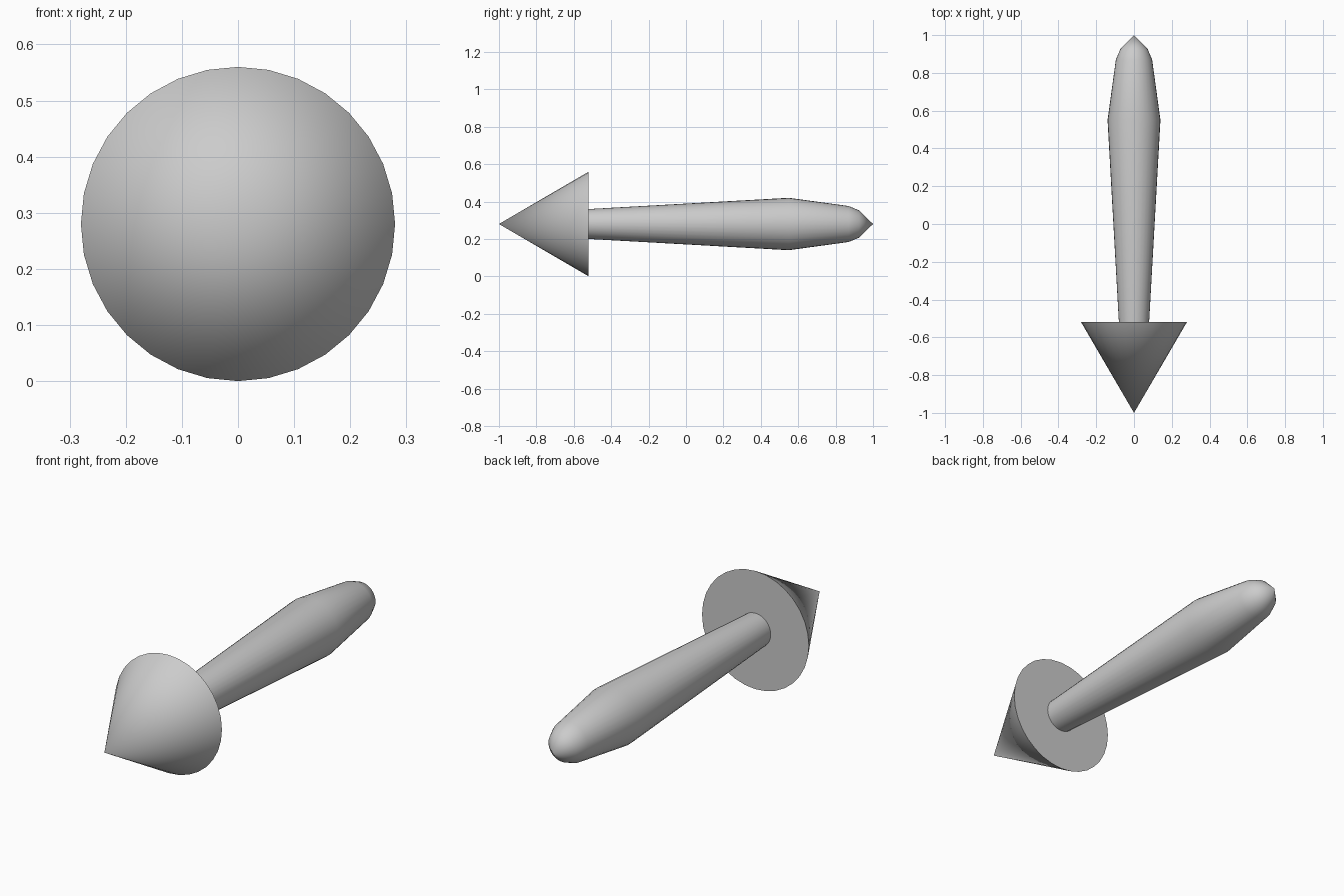
import bpy, bmesh
from math import sin, cos, pi, radians

if "Cube" in bpy.data.objects:
    bpy.data.objects.remove(bpy.data.objects["Cube"])

SIDES = 32
AXIS_Z = 0.28


def lathe(name, profile):
    """Revolve (y, radius) points around the y axis; radius 0 closes to a tip."""
    bm = bmesh.new()
    rings = []
    for y, r in profile:
        n = SIDES if r > 0 else 1
        rings.append([bm.verts.new((r * sin(2 * pi * i / SIDES), y,
                                    AXIS_Z + r * cos(2 * pi * i / SIDES)))
                      for i in range(n)])
    for a, b in zip(rings, rings[1:]):
        for i in range(SIDES):
            quad = [a[i % len(a)], a[(i + 1) % len(a)],
                    b[(i + 1) % len(b)], b[i % len(b)]]
            bm.faces.new(list(dict.fromkeys(quad)))
    bmesh.ops.recalc_face_normals(bm, faces=bm.faces)
    mesh = bpy.data.meshes.new(name)
    bm.to_mesh(mesh)
    bm.free()
    obj = bpy.data.objects.new(name, mesh)
    bpy.context.collection.objects.link(obj)
    bpy.ops.object.select_all(action='DESELECT')
    obj.select_set(True)
    bpy.context.view_layer.objects.active = obj
    bpy.ops.object.shade_smooth_by_angle(angle=radians(40))
    return obj


# Pointed head with a flat back
lathe("cone_head", [(-1, 0), (-0.52, 0.28), (-0.52, 0)])

# Swelling handle with a rounded, pointed end
lathe("handle", [(-0.52, 0), (-0.52, 0.08), (0.55, 0.14), (0.87, 0.096),
                 (0.925, 0.073), (1, 0)])
